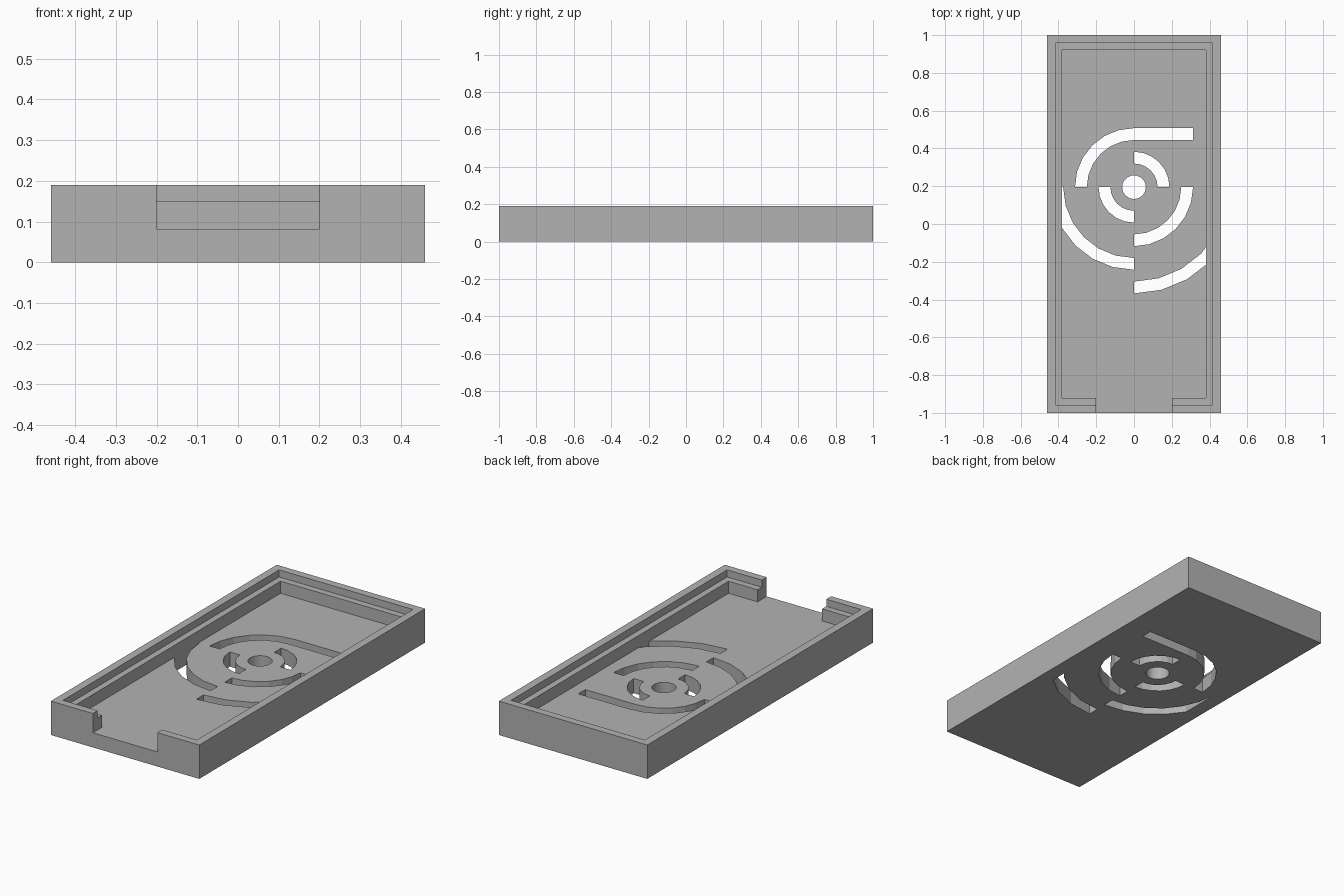
import bpy, bmesh, math
from mathutils import Vector

if "Cube" in bpy.data.objects:
    bpy.data.objects.remove(bpy.data.objects["Cube"])

HALF_X, HALF_Y, HEIGHT = 0.46, 1.0, 0.19
FLOOR, LEDGE = 0.082, 0.15
INNER_X, INNER_Y = 0.38, 0.92
RIM_X, RIM_Y = 0.415, 0.957
CENTRE_Y = 0.195
STEP = 0.0625  # slot width and ring spacing unit

grey = bpy.data.materials.new("plain grey")
grey.use_nodes = True
colour = (0.45, 0.45, 0.45, 1)
grey.diffuse_color = colour
grey.node_tree.nodes["Principled BSDF"].inputs["Base Color"].default_value = colour


def make_object(name, bm):
    bmesh.ops.recalc_face_normals(bm, faces=bm.faces)
    mesh = bpy.data.meshes.new(name)
    bm.to_mesh(mesh)
    bm.free()
    mesh.materials.append(grey)
    obj = bpy.data.objects.new(name, mesh)
    bpy.context.collection.objects.link(obj)
    return obj


def prism(name, outline, z0, z1):
    """Extrude a flat outline upward, clipped at the inner side walls."""
    bm = bmesh.new()
    bm.faces.new([bm.verts.new((x, y, z0)) for x, y in outline])
    if name.startswith("slot"):
        for side in (-1, 1):
            bmesh.ops.bisect_plane(bm, geom=bm.verts[:] + bm.edges[:] + bm.faces[:],
                                   plane_co=(side * INNER_X, 0, 0),
                                   plane_no=(side, 0, 0), clear_outer=True)
    up = bmesh.ops.extrude_face_region(bm, geom=bm.faces[:])["geom"]
    bmesh.ops.translate(bm, verts=[v for v in up if isinstance(v, bmesh.types.BMVert)],
                        vec=Vector((0, 0, z1 - z0)))
    return make_object(name, bm)


def box(name, x0, x1, y0, y1, z0, z1):
    return prism(name, [(x0, y0), (x1, y0), (x1, y1), (x0, y1)], z0, z1)


def arc(radius, start, sweep, steps):
    angles = [math.radians(start + sweep * i / steps) for i in range(steps + 1)]
    return [(radius * math.cos(a), CENTRE_Y + radius * math.sin(a)) for a in angles]


def quarter_slot(inner, start, tail=0):
    """Quarter ring slot, optionally continued by a straight run to +x."""
    outer_arc = arc((inner + 1) * STEP, start, 90, 6)
    inner_arc = arc(inner * STEP, start, 90, 6)
    if tail:
        outer_arc.insert(0, (tail, outer_arc[0][1]))
        inner_arc.insert(0, (tail, inner_arc[0][1]))
    return prism("slot_cutter", outer_arc + inner_arc[::-1], -0.1, LEDGE - 0.03)


# Solid tray block
tray = box("tray", -HALF_X, HALF_X, -HALF_Y, HALF_Y, 0, HEIGHT)

# Cavity, stepped rim and front opening
cutters = [
    box("cavity_cutter", -INNER_X, INNER_X, -INNER_Y, INNER_Y, FLOOR, 0.3),
    box("rim_cutter", -RIM_X, RIM_X, -RIM_Y, RIM_Y, LEDGE, 0.3),
    box("opening_cutter", -0.2, 0.2, -1.1, -0.8, FLOOR, 0.3),
]

# Spiral of floor slots around a round hole
cutters += [
    prism("slot_centre_cutter", arc(STEP, 0, 345, 23), -0.1, LEDGE - 0.03),
    quarter_slot(2, 0),
    quarter_slot(2, 180),
    quarter_slot(4, 90, tail=5 * STEP),
    quarter_slot(4, 270),
    quarter_slot(6, 180),
    quarter_slot(8, 270),
]

# Carve the tray and discard the cutters
bpy.context.view_layer.objects.active = tray
for cutter in cutters:
    cut = tray.modifiers.new("cut", "BOOLEAN")
    cut.operation, cut.solver, cut.object = "DIFFERENCE", "EXACT", cutter
    cutter.hide_render = True
    bpy.ops.object.modifier_apply(modifier=cut.name)
    bpy.data.objects.remove(cutter)
